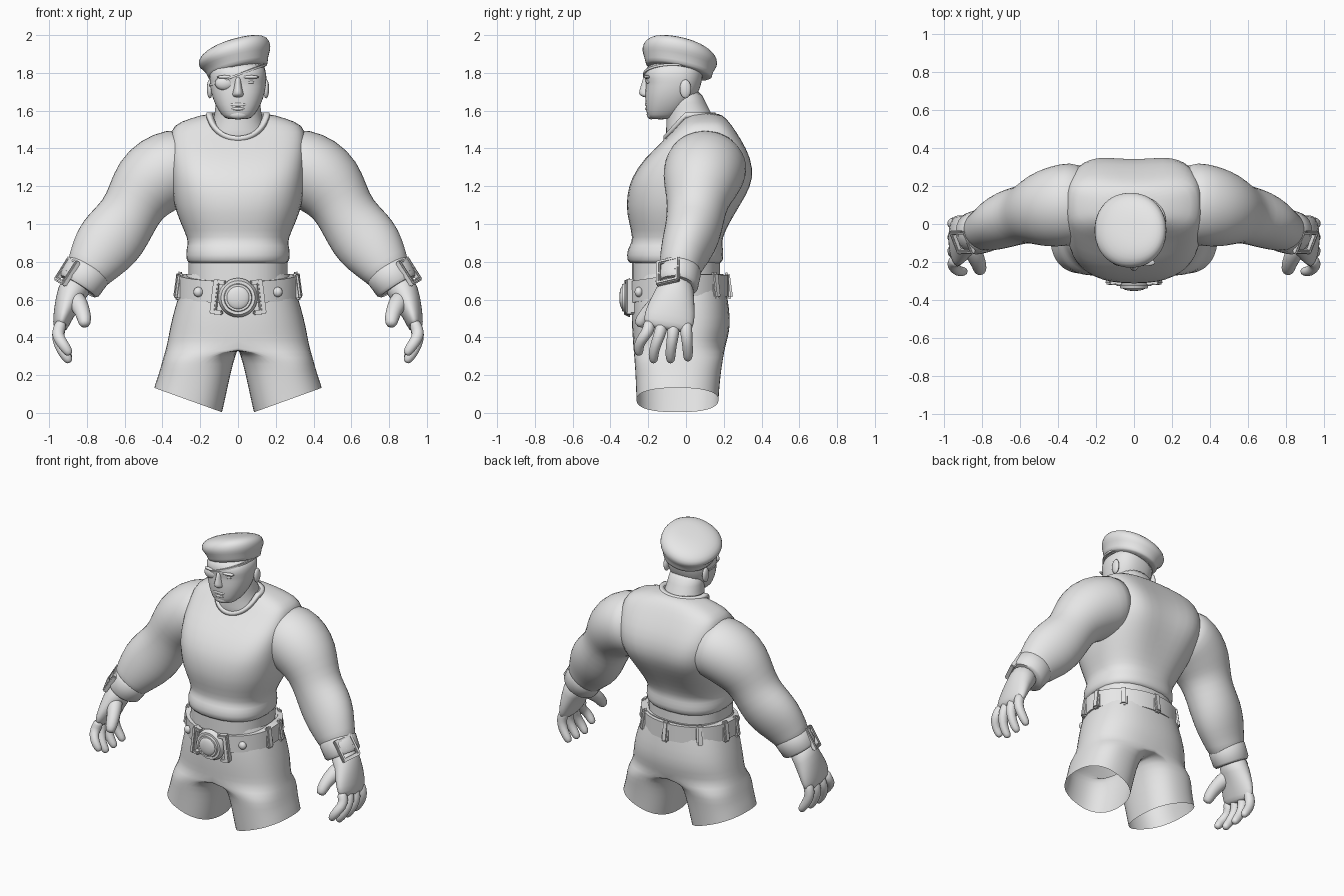
import bpy, bmesh, math
from mathutils import Vector, Matrix

if "Cube" in bpy.data.objects:
    bpy.data.objects.remove(bpy.data.objects["Cube"])

grey = bpy.data.materials.new("plain grey")
grey.diffuse_color = (0.8, 0.8, 0.8, 1)
grey.use_nodes = True
grey.node_tree.nodes["Principled BSDF"].inputs["Base Color"].default_value = grey.diffuse_color


def finish(name, bm, mirror=False, merge=False, subsurf=0, sharp=50):
    bmesh.ops.recalc_face_normals(bm, faces=bm.faces)
    for f in bm.faces:
        f.smooth = True
    if not subsurf:
        for e in bm.edges:
            e.smooth = e.calc_face_angle(0) < math.radians(sharp)
    me = bpy.data.meshes.new(name)
    bm.to_mesh(me)
    bm.free()
    me.materials.append(grey)
    ob = bpy.data.objects.new(name, me)
    bpy.context.collection.objects.link(ob)
    if mirror:
        ob.modifiers.new("mirror", 'MIRROR').use_mirror_merge = merge
    if subsurf:
        ob.modifiers.new("smooth", 'SUBSURF').levels = subsurf
        ob.modifiers["smooth"].render_levels = subsurf
    return ob


def loft(name, rings, cyclic=False, caps=True, **kw):
    """Skin a list of point rings; faces lying on the mirror plane are dropped."""
    bm = bmesh.new()
    vs = [[bm.verts.new(p) for p in r] for r in rings]
    n = len(vs[0])
    pairs = list(zip(vs, vs[1:])) + ([(vs[-1], vs[0])] if cyclic else [])
    for a, b in pairs:
        for i in range(n):
            j = (i + 1) % n
            quad = (a[i], a[j], b[j], b[i])
            if any(abs(v.co.x) > 1e-5 for v in quad):
                bm.faces.new(quad)
    if caps and not cyclic:
        bm.faces.new(vs[0])
        bm.faces.new(vs[-1])
    bmesh.ops.delete(bm, geom=[v for v in bm.verts if not v.link_faces], context='VERTS')
    return finish(name, bm, **kw)


def oval(z, cx, hw, yf, yb, n=2.4, tx=0, ty=0, dent=0, seg=24):
    """Horizontal rounded section from half width and front/back limits."""
    pts, cy, ry = [], (yf + yb) / 2, (yb - yf) / 2
    for i in range(seg):
        a = math.tau * i / seg
        c, s = math.cos(a), math.sin(a)
        x = math.copysign(abs(c) ** (2 / n), c) * hw
        y = math.copysign(abs(s) ** (2 / n), s) * ry
        d = dent * math.exp(-(x / 0.12) ** 2) if s > 0 else 0
        pts.append((cx + x, cy + y - d, z + tx * x + ty * y))
    return pts


def half(z, hw, yf, yb):
    """Right half of a section, its inner side pressed onto the mirror plane."""
    return [(x if x > 1e-4 else 0, y, h) for x, y, h in oval(z, 0, hw, yf, yb)]


def limb(name, path, seg=16, **kw):
    """Tube along (x, y, z, radius across, radius in y) stations."""
    c = [Vector(p[:3]) for p in path]
    rings = []
    for i, p in enumerate(path):
        t = (c[min(i + 1, len(c) - 1)] - c[max(i - 1, 0)]).normalized()
        v = Vector((0, 1, 0)).cross(t).normalized()
        u = t.cross(v)
        rings.append([c[i] + v * (p[3] * math.cos(math.tau * k / seg))
                      + u * (p[4] * math.sin(math.tau * k / seg)) for k in range(seg)])
    return loft(name, rings, **kw)


def band(name, hw, yf, yb, zf, h, t, seg=40, **kw):
    """Flat strap around an oval; zf gives the height from the angle."""
    cy, ry, rings = (yf + yb) / 2, (yb - yf) / 2, []
    for i in range(seg):
        a = math.tau * i / seg
        c, s = math.cos(a), math.sin(a)
        rings.append([((hw + o) * c, cy + (ry + o) * s, zf(c, s) + dz)
                      for o, dz in ((-t, -h / 2), (0, -h / 2), (0, h / 2), (-t, h / 2))])
    return loft(name, rings, cyclic=True, **kw)


def boxes(name, items, m=Matrix(), bevel=0.006, **kw):
    bm = bmesh.new()
    for loc, size in items:
        bmesh.ops.create_cube(bm, size=1, matrix=m @ Matrix.Translation(loc) @ Matrix.Diagonal((*size, 1)))
    bmesh.ops.bevel(bm, geom=bm.edges[:], offset=bevel, segments=2, affect='EDGES')
    return finish(name, bm, **kw)


def ball(name, loc, size, **kw):
    bm = bmesh.new()
    bmesh.ops.create_uvsphere(bm, u_segments=20, v_segments=12, radius=1,
                              matrix=Matrix.Translation(loc) @ Matrix.Diagonal((*size, 1)))
    return finish(name, bm, **kw)


# Torso and shirt
loft("shirt", [oval(z, 0, w, f, b, n, dent=d) for z, w, f, b, n, d in (
    (0.785, .262, -.295, .18, 2.4, 0), (0.80, .275, -.315, .20, 2.4, 0),
    (0.87, .278, -.315, .20, 2.4, 0), (0.90, .262, -.285, .19, 2.4, 0),
    (0.96, .285, -.29, .215, 2.4, .01), (1.06, .33, -.318, .28, 2.5, .02),
    (1.15, .35, -.315, .34, 2.7, .03), (1.24, .358, -.295, .378, 3.1, .035),
    (1.35, .362, -.222, .36, 3.5, .03), (1.45, .362, -.11, .30, 3.6, .02),
    (1.525, .352, -.045, .248, 3.4, .01), (1.56, .25, -.01, .212, 2.8, 0),
    (1.59, .15, .01, .175, 2.2, 0))], subsurf=1)
loft("undershirt", [oval(z, 0, w, -.285, .18) for z, w in ((.64, .262), (.72, .262), (.82, .262))])
band("collar", .168, -.12, .155, lambda c, s: min(1.452 + (.018 + .138 * s + .12) * 1.1, 1.575), .028, .03, sharp=100)

# Shorts: hips split into two open legs
loft("shorts", [half(.735, .275, -.275, .2), half(.62, .318, -.288, .22), half(.50, .352, -.29, .238),
                half(.42, .368, -.286, .23), half(.345, .382, -.28, .208)] + [oval(*r) for r in (
    (.30, .204, .191, -.276, .20, 2.6), (.22, .226, .190, -.27, .187), (.13, .248, .184, -.266, .178, 2.4, .25),
    (.068, .264, .181, -.264, .174, 2.4, .36))],
    caps=False, mirror=True, merge=True, subsurf=1)

# Belt with loops, studs and round buckle
belt_z = lambda c, s: .678 - .04 * max(0, -s) - .005 * max(0, s)
band("belt", .325, -.308, .226, belt_z, .115, .05)
for k, deg in enumerate((-14, 12, 48, 90)):
    a = math.radians(deg)
    c, s = math.cos(a), math.sin(a)
    m = Matrix.Translation((.322 * c, -.041 + .264 * s, belt_z(c, s))) @ Matrix.Rotation(a, 4, 'Z') \
        @ Matrix.Rotation(-.14, 4, 'Y')
    boxes(f"belt_loop_{k}", [((0, 0, 0), (.034, .046, .14))], m, bevel=.01, mirror=deg != 90)
ball("belt_stud", (.21, -.25, .64), (.026, .022, .026), mirror=True)
bm = bmesh.new()
front = Matrix.Translation((0, -.312, .61)) @ Matrix.Rotation(math.pi / 2, 4, 'X')
for r, d, off in ((.104, .03, 0), (.085, .045, .005)):
    bmesh.ops.create_cone(bm, cap_ends=True, segments=28, radius1=r, radius2=r - .014, depth=d,
                          matrix=front @ Matrix.Translation((0, 0, off)))
finish("buckle_disc", bm)
ball("buckle_boss", (0, -.335, .61), (.062, .018, .062))
boxes("buckle_bracket", [((0, 0, 0), (.03, .05, .185)), ((-.02, 0, .08), (.06, .04, .024)),
                         ((-.02, 0, -.08), (.06, .04, .024))],
      Matrix.Translation((.122, -.295, .615)) @ Matrix.Rotation(-.12, 4, 'Y') @ Matrix.Rotation(.2, 4, 'Z'),
      mirror=True)

# Arms
limb("arm", ((.22, .115, 1.325, .18, .19), (.32, .11, 1.305, .208, .222), (.41, .092, 1.268, .212, .217),
             (.485, .075, 1.20, .20, .20), (.54, .06, 1.12, .166, .165), (.58, .05, 1.04, .16, .155),
             (.645, .035, .95, .18, .152), (.715, .0, .865, .175, .137),
             (.77, -.03, .785, .14, .115), (.83, -.045, .69, .11, .10)),
     seg=20, mirror=True, subsurf=1)
limb("wristband", ((.785, -.033, .765, .118, .108), (.793, -.035, .752, .125, .116),
                   (.838, -.048, .682, .12, .114), (.846, -.05, .669, .108, .102)),
     seg=28, mirror=True)
n = Vector((.75, -.4, .48)).normalized()
up = (Vector((-.5, 0, .85)) - n * n.dot(Vector((-.5, 0, .85)))).normalized()
m = Matrix.Translation((.905, -.095, .75)) @ Matrix((up.cross(n), up, n)).transposed().to_4x4()
boxes("wrist_buckle", [((-.055, 0, 0), (.022, .15, .03)), ((.055, 0, 0), (.022, .15, .03)),
                       ((0, .064, 0), (.12, .022, .03)), ((0, -.064, 0), (.12, .022, .03)),
                       ((.02, 0, 0), (.08, .016, .024))], m, mirror=True)

# Hands
limb("palm", ((.835, -.045, .71, .09, .09), (.885, -.06, .63, .08, .105), (.918, -.08, .54, .06, .135),
              (.938, -.095, .47, .045, .138), (.942, -.1, .435, .03, .11)), mirror=True, subsurf=1)
for k, (y0, y1, drop) in enumerate(((-.195, -.25, .04), (-.13, -.172, 0), (-.065, -.082, 0), (.0, .01, .01))):
    limb(f"finger_{k}", ((.93, y0, .49, .03, .034), (.95, y0, .44, .037, .035),
                         (.955, (y0 + y1) / 2, .385 + drop / 2, .034, .031),
                         (.928, y1, .325 + drop, .031, .029), (.90, y1, .285 + drop, .028, .027),
                         (.888, y1, .266 + drop, .016, .016)), seg=10, mirror=True, subsurf=1)
limb("thumb", ((.885, -.08, .63, .055, .05), (.845, -.15, .58, .055, .05), (.822, -.2, .535, .043, .04),
               (.812, -.235, .49, .04, .038), (.81, -.255, .455, .026, .026)),
     seg=10, mirror=True, subsurf=1)

# Neck and head
loft("neck", [oval(z, 0, w, f, b, 2.1) for z, w, f, b in (
    (1.40, .2, -.10, .2), (1.47, .165, -.108, .18), (1.53, .138, -.105, .16), (1.58, .125, -.105, .14),
    (1.64, .118, -.11, .105), (1.72, .115, -.1, .075))], subsurf=1)
loft("head", [oval(z, 0, w, f, b, 2.4) for z, w, f, b in (
    (1.553, .06, -.19, -.08), (1.572, .085, -.208, -.03), (1.63, .122, -.215, .03),
    (1.70, .146, -.218, .07), (1.755, .151, -.211, .085), (1.785, .153, -.228, .09),
    (1.87, .14, -.2, .09))], subsurf=1)
loft("nose", [oval(z, 0, w, f, -.15, 2, seg=12) for z, w, f in (
    (1.785, .018, -.228), (1.75, .018, -.234), (1.70, .028, -.252), (1.683, .034, -.25),
    (1.668, .028, -.222))], subsurf=1)
ball("ear", (.149, -.003, 1.715), (.016, .03, .05), mirror=True)
ball("brow", (.062, -.204, 1.778), (.05, .018, .01), mirror=True)
ball("eye", (.062, -.197, 1.75), (.024, .012, .009))
ball("eye_patch", (-.07, -.19, 1.745), (.052, .027, .038))
band("patch_strap", .154, -.228, .092, lambda c, s: 1.79 + .055 * c, .012, .012)
ball("upper_lip", (0, -.203, 1.632), (.048, .014, .012))
ball("lower_lip", (0, -.203, 1.61), (.036, .014, .01))
ball("chin", (0, -.183, 1.58), (.052, .025, .026))

# Beret, tilted to one side and towards the back
loft("beret", [oval(z, cx, w, f, b, 2.1, .24, -.2) for z, cx, w, f, b in (
    (1.805, 0, .145, -.2, .125), (1.808, 0, .16, -.215, .14), (1.85, -.005, .165, -.222, .145),
    (1.875, -.018, .192, -.235, .168), (1.91, -.02, .193, -.23, .168), (1.943, -.012, .17, -.205, .14),
    (1.965, 0, .12, -.16, .085), (1.975, .01, .06, -.1, .02))], subsurf=1)
